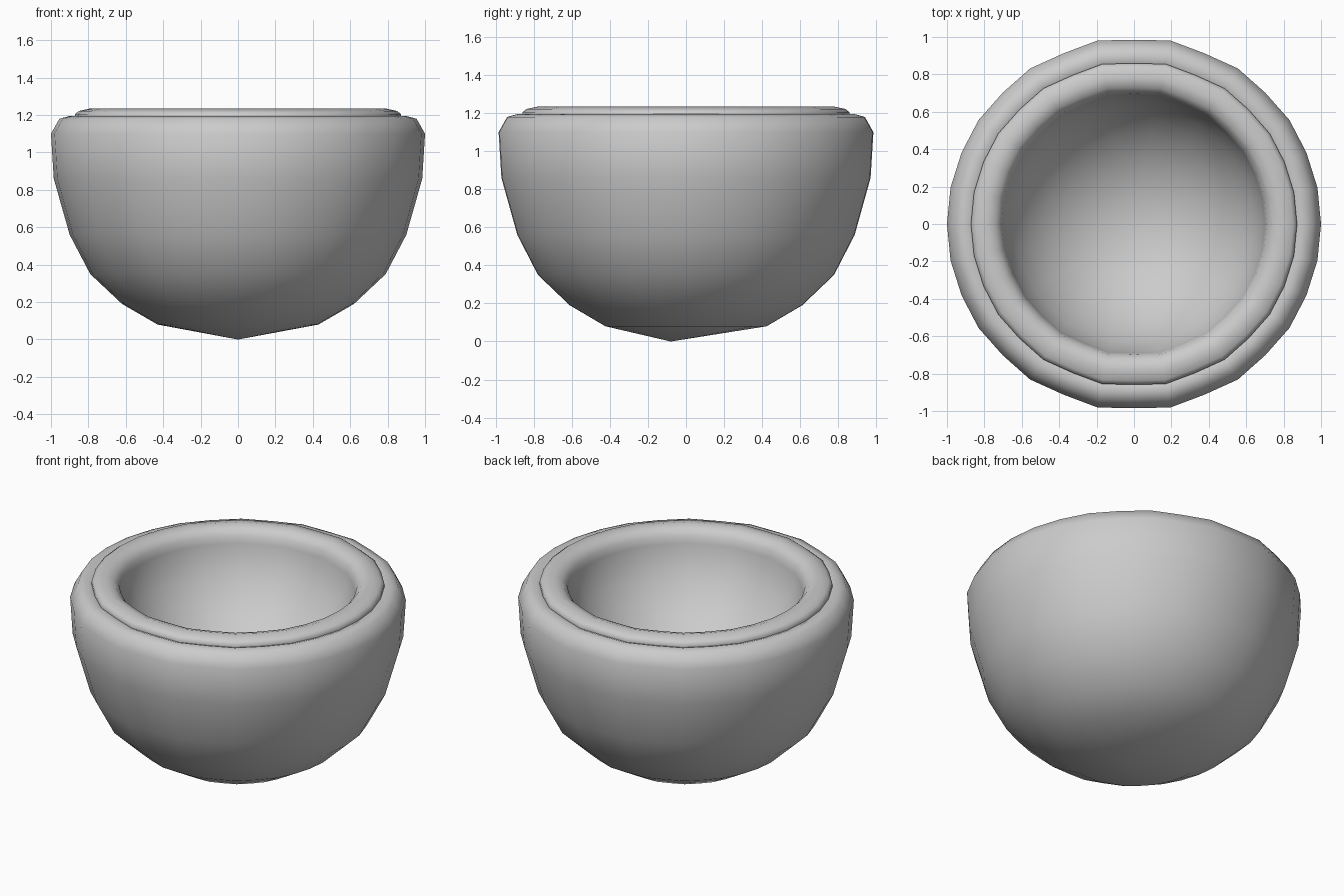
import bpy
import bmesh
import math

cube = bpy.data.objects.get("Cube")
if cube:
    bpy.data.objects.remove(cube, do_unlink=True)

SIDES = 32

grey = bpy.data.materials.new("plain grey")
grey.use_nodes = True
colour = (0.6, 0.6, 0.6, 1)
grey.diffuse_color = colour
grey.node_tree.nodes["Principled BSDF"].inputs["Base Color"].default_value = colour


def rim_factor(i, angle):
    """Slightly flatten every second corner, less so towards the sides."""
    return 1 if i % 2 else 0.985 + 0.015 * math.cos(angle) ** 2


def lathe(name, profile, first_tip, last_tip):
    """Turn a (radius, height) profile and close both ends with (y, z) tips."""
    bm = bmesh.new()
    rings = []
    for r, z in profile:
        ring = []
        for i in range(SIDES):
            a = math.tau * i / SIDES
            f = r * rim_factor(i, a)
            ring.append(bm.verts.new((f * math.cos(a), f * math.sin(a), z)))
        rings.append(ring)
    for low, high in zip(rings, rings[1:]):
        for i in range(SIDES):
            j = (i + 1) % SIDES
            bm.faces.new((low[i], low[j], high[j], high[i]))
    for ring, (y, z) in ((rings[0], first_tip), (rings[-1], last_tip)):
        tip = bm.verts.new((0, y, z))
        for i in range(SIDES):
            bm.faces.new((tip, ring[i], ring[(i + 1) % SIDES]))
    bmesh.ops.recalc_face_normals(bm, faces=bm.faces)
    mesh = bpy.data.meshes.new(name)
    bm.to_mesh(mesh)
    bm.free()
    mesh.materials.append(grey)
    obj = bpy.data.objects.new(name, mesh)
    bpy.context.collection.objects.link(obj)
    for other in bpy.context.selected_objects:
        other.select_set(False)
    obj.select_set(True)
    bpy.context.view_layer.objects.active = obj
    bpy.ops.object.shade_smooth_by_angle(angle=math.radians(60))


# Outer wall from the bottom up to the rim
outside = [(0.43, 0.08), (0.62, 0.19), (0.79, 0.35), (0.90, 0.56),
           (0.985, 0.86), (1.0, 1.10), (0.955, 1.18), (0.90, 1.195)]

# Groove, then the rounded lip rolling over into the cavity
lip = [(0.872, 1.185), (0.872, 1.205), (0.85, 1.222), (0.79, 1.235),
       (0.74, 1.22), (0.71, 1.185), (0.70, 1.14)]

# Round cavity, a part of a sphere that meets the lip at a slope
cavity = []
for k in range(7):
    t = math.radians(18 + 10 * k)
    cavity.append((0.725 * math.cos(t), 1.30 - 0.725 * math.sin(t)))

lathe("bowl", outside + lip + cavity, (-0.08, 0), (0, 0.575))
